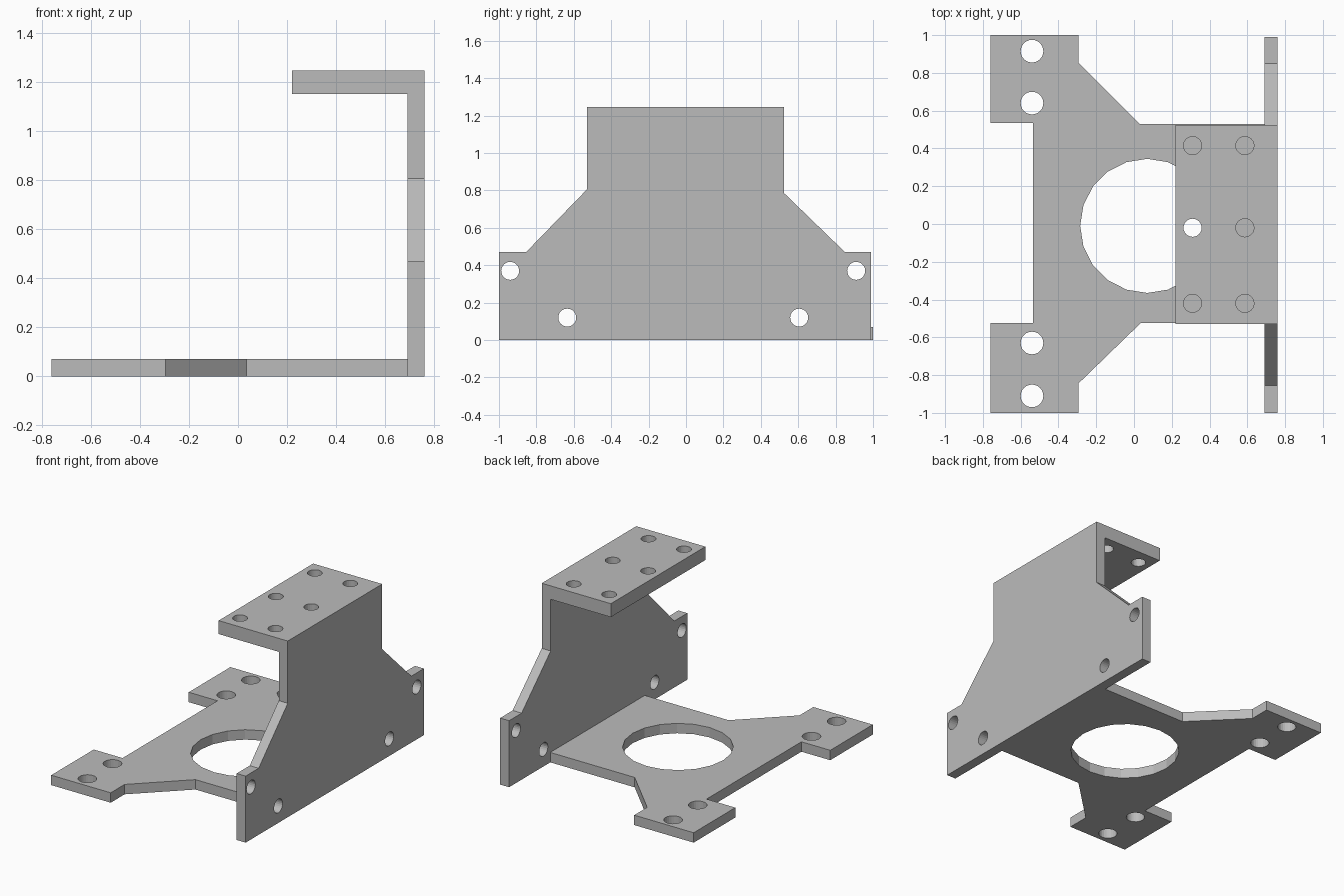
import bpy, bmesh
from math import cos, sin, tau
from mathutils import Vector

cube = bpy.data.objects.get("Cube")
if cube:
    bpy.data.objects.remove(cube)

metal = bpy.data.materials.new("plain grey")
metal.use_nodes = True
grey = (0.5, 0.5, 0.5, 1)
metal.diffuse_color = grey
metal.node_tree.nodes["Principled BSDF"].inputs["Base Color"].default_value = grey


def circle(u, v, r, n=24):
    return [(u + r * cos(tau * i / n), v + r * sin(tau * i / n)) for i in range(n)]


def plate(name, outline, holes, place, thickness):
    """Fill an outline with holes, then extrude it along the thickness vector."""
    bm = bmesh.new()
    edges = []
    for loop in [outline] + holes:
        vs = [bm.verts.new(place(u, v)) for u, v in loop]
        edges += [bm.edges.new((a, b)) for a, b in zip(vs, vs[1:] + vs[:1])]
    bmesh.ops.triangle_fill(bm, edges=edges, use_beauty=True)
    ext = bmesh.ops.extrude_face_region(bm, geom=bm.faces[:], use_keep_orig=True)
    moved = [g for g in ext["geom"] if isinstance(g, bmesh.types.BMVert)]
    bmesh.ops.translate(bm, verts=moved, vec=Vector(thickness))
    bmesh.ops.recalc_face_normals(bm, faces=bm.faces[:])
    mesh = bpy.data.meshes.new(name)
    bm.to_mesh(mesh)
    bm.free()
    mesh.materials.append(metal)
    obj = bpy.data.objects.new(name, mesh)
    bpy.context.collection.objects.link(obj)
    return obj


# Base plate with two mounting ears and a large central opening
base = [(-0.76, 1), (-0.295, 1), (-0.295, 0.855), (0.03, 0.53), (0.69, 0.53),
        (0.69, -0.525), (0.035, -0.525), (-0.295, -0.845), (-0.295, -1), (-0.76, -1),
        (-0.76, -0.525), (-0.535, -0.525), (-0.535, 0.535), (-0.76, 0.535)]
base_holes = [circle(-0.54, y, 0.06) for y in (0.915, 0.64, -0.63, -0.91)]
base_holes.append(circle(0.07, -0.01, 0.355, 20))
plate("base_plate", base, base_holes, lambda x, y: (x, y, 0), (0, 0, 0.07))

# Upright wall with sloped shoulders and side tabs
wall = [(-1, 0), (0.99, 0), (0.99, 0.47), (0.85, 0.47), (0.525, 0.785), (0.525, 1.245),
        (-0.53, 1.245), (-0.53, 0.805), (-0.855, 0.47), (-1, 0.47)]
wall_holes = [circle(y, z, 0.048) for y, z in
              ((-0.94, 0.37), (-0.635, 0.12), (0.605, 0.12), (0.91, 0.37))]
plate("upright_wall", wall, wall_holes, lambda y, z: (0.69, y, z), (0.07, 0, 0))

# Top shelf with six screw holes
shelf = [(0.22, -0.53), (0.69, -0.53), (0.69, 0.525), (0.22, 0.525)]
shelf_holes = [circle(x, y, 0.048) for x in (0.31, 0.587) for y in (0.415, -0.02, -0.42)]
plate("top_shelf", shelf, shelf_holes, lambda x, y: (x, y, 1.15), (0, 0, 0.095))
